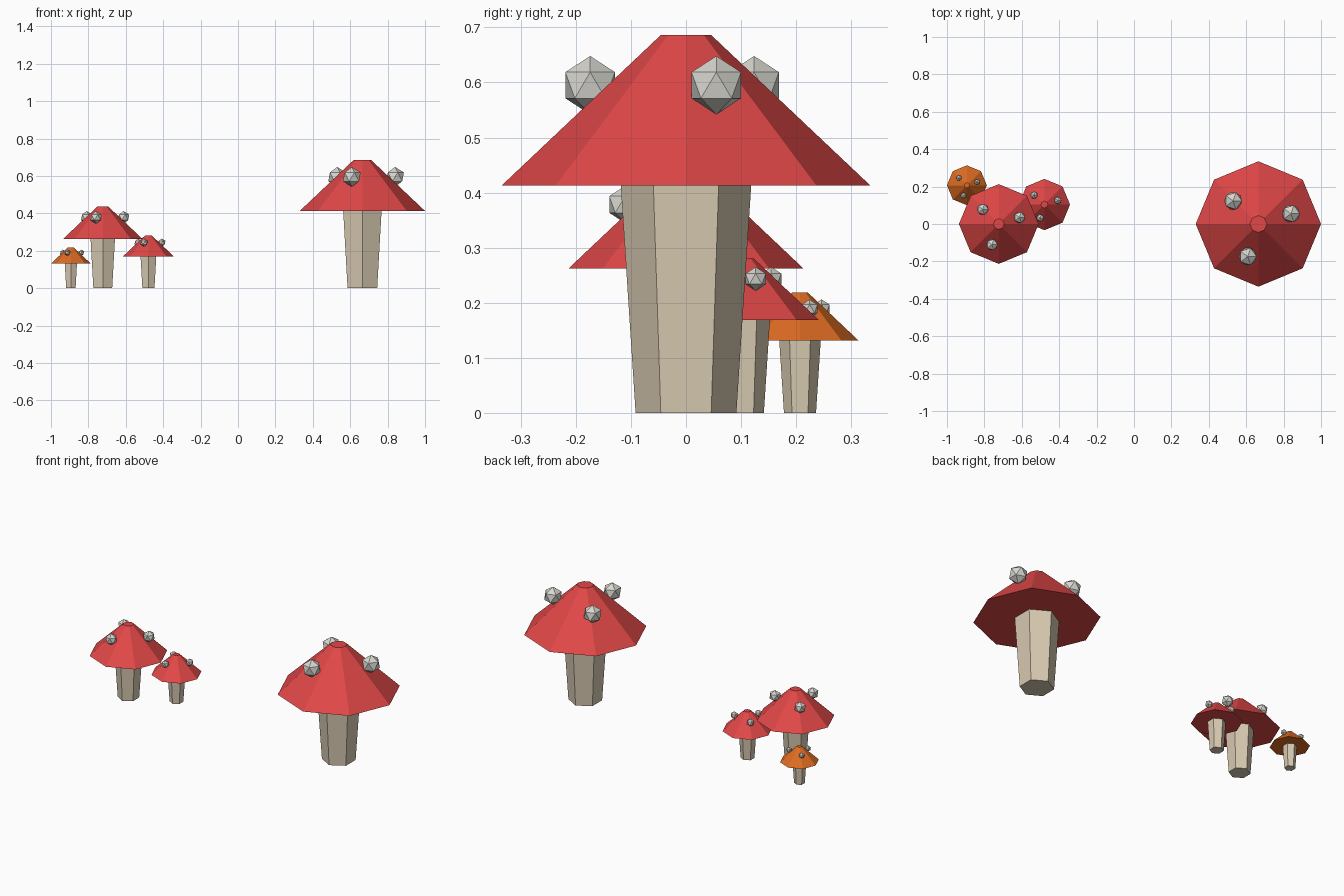
import bpy
from math import radians, sin, cos

if "Cube" in bpy.data.objects:
    bpy.data.objects.remove(bpy.data.objects["Cube"])


def material(name, r, g, b):
    """Flat colour from sRGB bytes, stored as linear values."""
    def lin(c):
        c /= 255
        return c / 12.92 if c <= 0.04045 else ((c + 0.055) / 1.055) ** 2.4
    m = bpy.data.materials.new(name)
    m.diffuse_color = (lin(r), lin(g), lin(b), 1)
    m.use_nodes = True
    m.node_tree.nodes["Principled BSDF"].inputs["Base Color"].default_value = m.diffuse_color
    return m


RED = material("cap red", 224, 71, 71)
ORANGE = material("cap orange", 221, 107, 34)
CREAM = material("stem cream", 217, 203, 178)
WHITE = material("spot white", 216, 215, 208)


def finish(name, mat):
    ob = bpy.context.object
    ob.name = name
    ob.data.materials.append(mat)


def frustum(name, mat, sides, r1, r2, x, y, z1, z2):
    bpy.ops.mesh.primitive_cone_add(vertices=sides, radius1=r1, radius2=r2,
                                    depth=z2 - z1, location=(x, y, (z1 + z2) / 2))
    finish(name, mat)


def mushroom(prefix, x, y, s, cap_mat):
    # six-sided stem, wider at the top
    frustum(prefix + "_stem", CREAM, 6, 0.0915 * s, 0.1185 * s, x, y, 0, 0.414 * s)
    # eight-sided cap with a small flat tip
    frustum(prefix + "_cap", cap_mat, 8, 0.335 * s, 0.0455 * s, x, y, 0.4127 * s, 0.6864 * s)
    # three faceted spots around the cap
    for i, a in enumerate((17.5, 137.5, 252)):
        a = radians(a)
        bpy.ops.mesh.primitive_ico_sphere_add(
            subdivisions=1, radius=0.053 * s,
            location=(x + 0.183 * s * cos(a), y + 0.183 * s * sin(a), 0.595 * s))
        finish(f"{prefix}_spot_{i + 1}", WHITE)


mushroom("large", 0.665, 0, 1, RED)
mushroom("medium", -0.723, 0, 0.636, RED)
mushroom("small", -0.479, 0.104, 0.409, RED)
mushroom("tiny", -0.8935, 0.207, 0.318, ORANGE)
